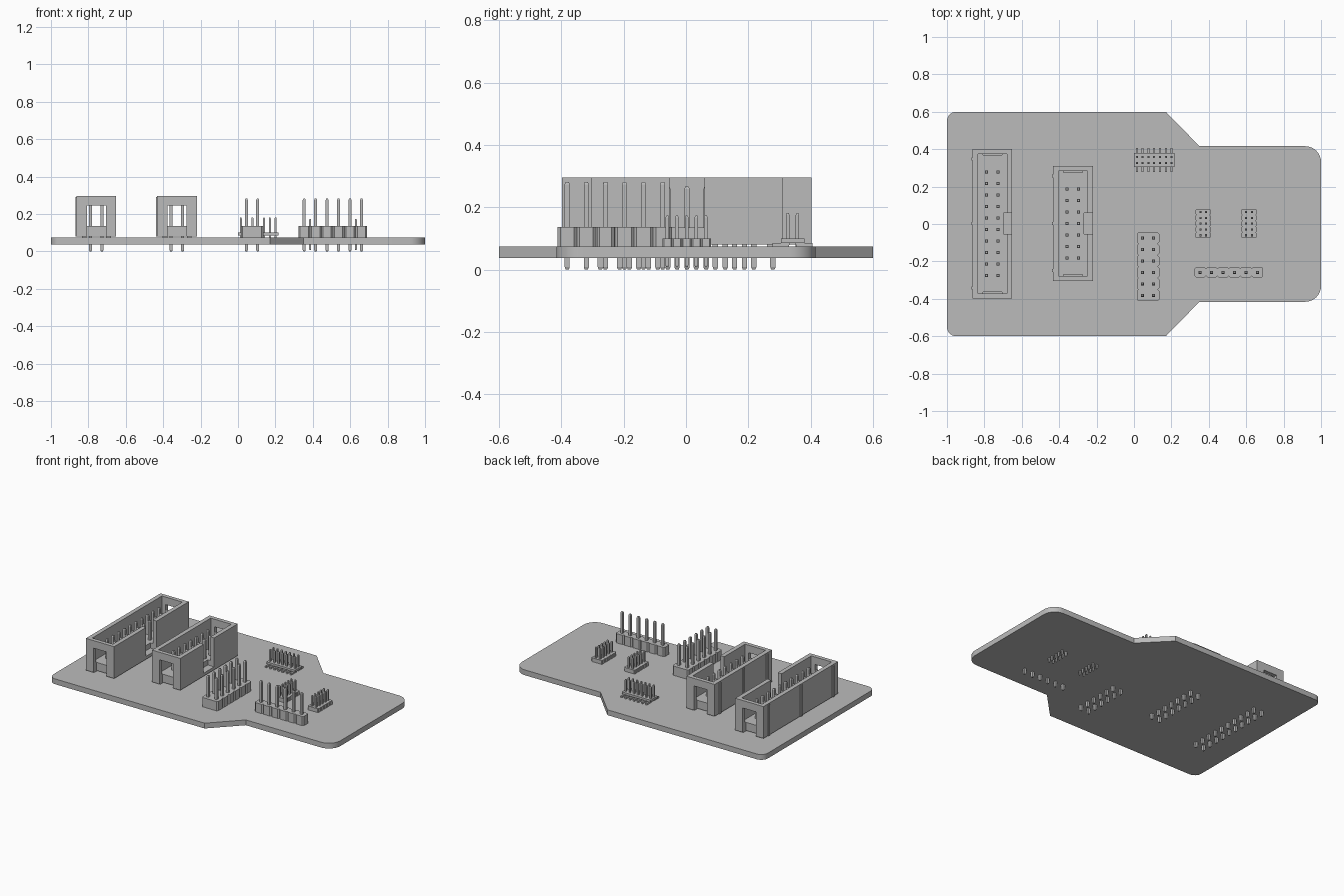
import bpy, bmesh, math
from mathutils import Vector

cube = bpy.data.objects.get("Cube")
if cube:
    bpy.data.objects.remove(cube, do_unlink=True)

grey = bpy.data.materials.new("plain grey")
grey.use_nodes = True
COLOUR = (0.5, 0.5, 0.5, 1)
grey.diffuse_color = COLOUR
grey.node_tree.nodes["Principled BSDF"].inputs["Base Color"].default_value = COLOUR

BOARD_BOTTOM, BOARD_TOP = 0.038, 0.074


def finish(name, bm):
    mesh = bpy.data.meshes.new(name)
    bmesh.ops.recalc_face_normals(bm, faces=bm.faces)
    bm.to_mesh(mesh)
    bm.free()
    mesh.materials.append(grey)
    obj = bpy.data.objects.new(name, mesh)
    bpy.context.collection.objects.link(obj)
    return obj


def prism(bm, outline, z0, z1):
    face = bm.faces.new([bm.verts.new((x, y, z0)) for x, y in outline])
    top = bmesh.ops.extrude_face_region(bm, geom=[face])["geom"]
    for v in top:
        if isinstance(v, bmesh.types.BMVert):
            v.co.z = z1


def box(bm, x0, x1, y0, y1, z0, z1):
    prism(bm, [(x0, y0), (x1, y0), (x1, y1), (x0, y1)], z0, z1)


def pin(bm, x, y, w, z0, z1):
    # Square post with a tapered tip at each end
    rings = [(z0, 0.6), (z0 + w / 2, 1), (z1 - w / 2, 1), (z1, 0.6)]
    loops = []
    for z, s in rings:
        h = w * s / 2
        loops.append([bm.verts.new((x + a * h, y + b * h, z))
                      for a, b in ((-1, -1), (1, -1), (1, 1), (-1, 1))])
    bm.faces.new(loops[0])
    bm.faces.new(loops[-1])
    for lo, hi in zip(loops, loops[1:]):
        for i in range(4):
            j = (i + 1) % 4
            bm.faces.new((lo[i], lo[j], hi[j], hi[i]))


def spread(centre, count, pitch):
    return [centre + (i - (count - 1) / 2) * pitch for i in range(count)]


def pins(name, xs, ys, w, z0, z1):
    bm = bmesh.new()
    for x in xs:
        for y in ys:
            pin(bm, x, y, w, z0, z1)
    return finish(name, bm)


def segmented_body(name, cx, cy, count, pitch, width, z0, z1, along_x=False):
    # Strip outline with a V groove between neighbouring segments
    c = pitch * 0.14
    side = []
    for p in spread(0, count, pitch):
        side += [(width / 2 - c, p - pitch / 2), (width / 2, p - pitch / 2 + c),
                 (width / 2, p + pitch / 2 - c)]
    side.append((width / 2 - c, count * pitch / 2))
    outline = side + [(-x, y) for x, y in reversed(side)]
    if along_x:
        outline = [(y, -x) for x, y in outline]
    bm = bmesh.new()
    prism(bm, [(cx + x, cy + y) for x, y in outline], z0, z1)
    return finish(name, bm)


# Circuit board: mirrored outline with rounded corners
def arc(cx, cy, r, start, end, steps=8):
    return [(cx + r * math.cos(a), cy + r * math.sin(a))
            for a in (math.radians(start + (end - start) * i / steps) for i in range(steps + 1))]


half = arc(0.915, 0.331, 0.085, 0, 90) + [(0.35, 0.416), (0.17, 0.6)] + arc(-0.95, 0.55, 0.05, 90, 180)
bm = bmesh.new()
prism(bm, half + [(x, -y) for x, y in reversed(half)], BOARD_BOTTOM, BOARD_TOP)
board = finish("circuit_board", bm)
bpy.ops.object.select_all(action="DESELECT")
board.select_set(True)
bpy.context.view_layer.objects.active = board
bpy.ops.object.shade_smooth_by_angle(angle=math.radians(30))


# Shrouded box headers
def cut(obj, x0, x1, y0, y1, z0, z1):
    bm = bmesh.new()
    box(bm, x0, x1, y0, y1, z0, z1)
    cutter = finish("cutter", bm)
    cutter.hide_render = True
    mod = obj.modifiers.new("cut", "BOOLEAN")
    mod.operation, mod.solver, mod.object = "DIFFERENCE", "EXACT", cutter
    bpy.context.view_layer.objects.active = obj
    bpy.ops.object.modifier_apply(modifier=mod.name)
    bpy.data.objects.remove(cutter, do_unlink=True)


def box_header(name, cx, cy, length, rows):
    bottom, floor, top = 0.08, 0.135, 0.296
    w, h = 0.106, length / 2
    bm = bmesh.new()
    box(bm, cx - w, cx + w, cy - h, cy + h, bottom, top)
    shell = finish(name + "_shroud", bm)
    cut(shell, cx - 0.077, cx + 0.077, cy - h + 0.027, cy + h - 0.027, floor, 0.4)
    for s in (-1, 1):
        y0, y1 = sorted((cy + s * (h - 0.034), cy + s * (h + 0.05)))
        cut(shell, cx - 0.05, cx + 0.05, y0, y1, 0.05, 0.245)
    cut(shell, cx + 0.058, cx + 0.15, cy - 0.056, cy + 0.056, 0.1, 0.4)
    # Ribs on the plain side and feet underneath
    bm = bmesh.new()
    for y in (cy - h + 0.055, cy, cy + h - 0.055):
        box(bm, cx - w - 0.006, cx - w, y - 0.008, y + 0.008, bottom, top - 0.006)
    finish(name + "_ribs", bm)
    bm = bmesh.new()
    for x in (cx - 0.065, cx + 0.065):
        for y in (cy - h + 0.03, cy + h - 0.03):
            box(bm, x - 0.013, x + 0.013, y - 0.02, y + 0.02, BOARD_TOP, bottom)
    finish(name + "_feet", bm)
    pins(name + "_pins", spread(cx - 0.001, 2, 0.061), spread(cy, rows, 0.0615), 0.017, 0, 0.267)


box_header("long_box_header", -0.757, 0.002, 0.8, 10)
box_header("short_box_header", -0.326, 0.003, 0.615, 7)

# Open pin headers
segmented_body("double_row_body", 0.075, -0.228, 6, 0.0612, 0.12, BOARD_TOP, 0.137)
pins("double_row_pins", spread(0.075, 2, 0.061), spread(-0.228, 6, 0.0612), 0.016, 0, 0.282)
segmented_body("single_row_body", 0.507, -0.258, 6, 0.0612, 0.056, BOARD_TOP, 0.137, along_x=True)
pins("single_row_pins", spread(0.507, 6, 0.0612), [-0.258], 0.016, 0, 0.282)

# Fine pitch headers
for side, cx in (("inner", 0.37), ("outer", 0.615)):
    segmented_body(side + "_fine_body", cx, 0.002, 5, 0.031, 0.08, BOARD_TOP, 0.1)
    pins(side + "_fine_pins", spread(cx, 2, 0.031), spread(0.002, 5, 0.031), 0.011, 0.008, 0.173)

# Surface mounted header with flat leads bent out to both sides
bm = bmesh.new()
box(bm, 0.0, 0.216, 0.304, 0.38, 0.086, 0.1)
finish("surface_header_body", bm)
columns = spread(0.108, 7, 0.031)
pins("surface_header_pins", columns, spread(0.342, 2, 0.031), 0.011, 0.076, 0.181)
bm = bmesh.new()
for x in columns:
    for y0, y1 in ((0.278, 0.33), (0.354, 0.406)):
        box(bm, x - 0.0055, x + 0.0055, y0, y1, BOARD_TOP, 0.085)
finish("surface_header_leads", bm)
